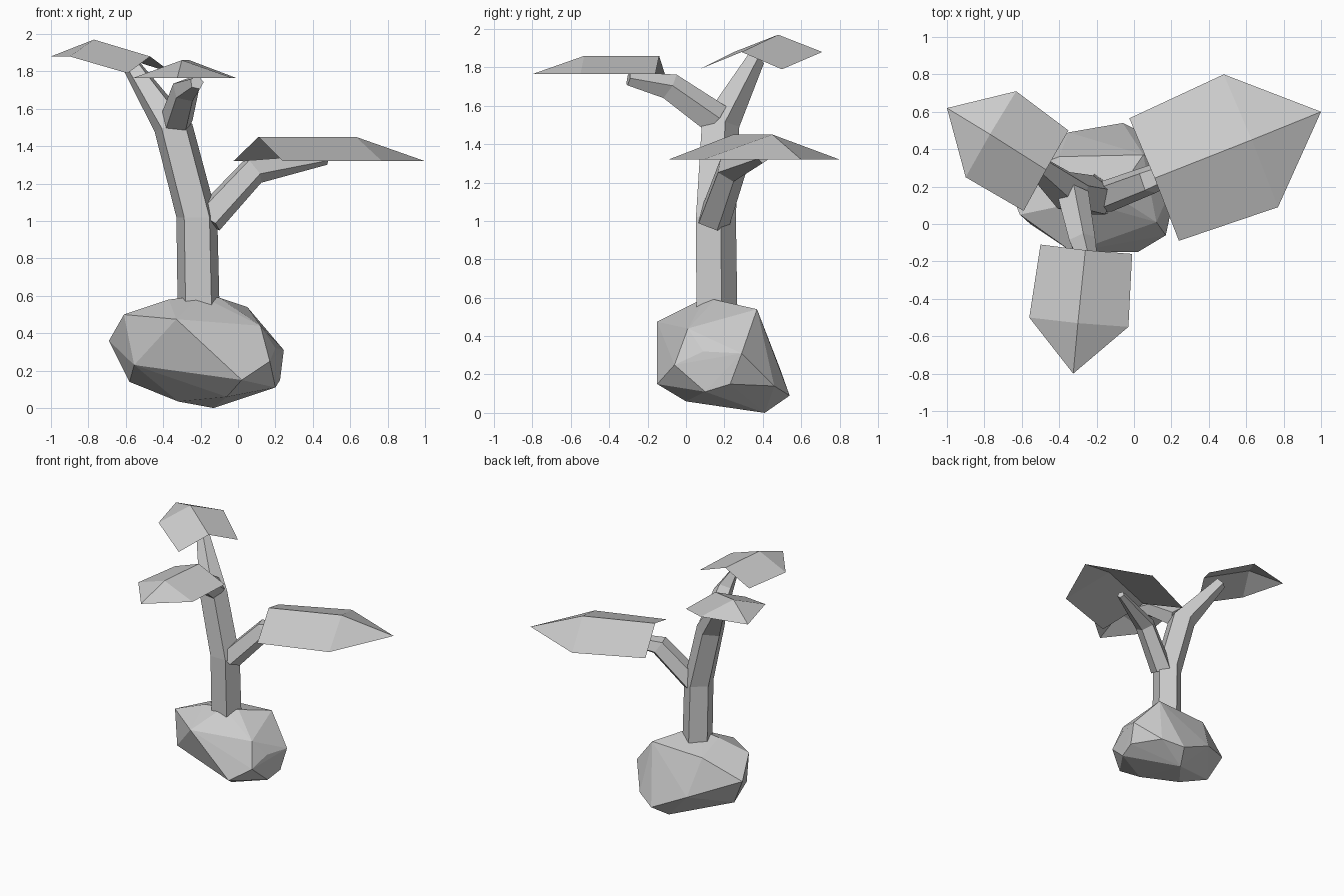
import bpy, bmesh, math
from mathutils import Vector

cube = bpy.data.objects.get("Cube")
if cube:
    bpy.data.objects.remove(cube)

# One plain grey for the whole plant
grey = bpy.data.materials.new("plain_grey")
grey.use_nodes = True
grey.diffuse_color = (0.6, 0.6, 0.6, 1)
grey.node_tree.nodes["Principled BSDF"].inputs["Base Color"].default_value = (0.6, 0.6, 0.6, 1)


def finish(name, bm):
    mesh = bpy.data.meshes.new(name)
    bm.to_mesh(mesh)
    bm.free()
    mesh.materials.append(grey)
    obj = bpy.data.objects.new(name, mesh)
    bpy.context.collection.objects.link(obj)
    return obj


def hull(name, points):
    """Faceted boulder wrapped around its corner points."""
    bm = bmesh.new()
    for p in points:
        bm.verts.new(p)
    bmesh.ops.convex_hull(bm, input=bm.verts)
    bmesh.ops.delete(bm, geom=[v for v in bm.verts if not v.link_faces], context='VERTS')
    bmesh.ops.recalc_face_normals(bm, faces=bm.faces)
    return finish(name, bm)


def limb(name, rings, sides=5, turn=18):
    """Tapered tube; each ring is (centre, radius, direction)."""
    bm = bmesh.new()
    loops = []
    for centre, radius, direction in rings:
        rot = Vector((0, 0, 1)).rotation_difference(Vector(direction))
        loop = []
        for i in range(sides):
            a = math.radians(turn) + math.tau * i / sides
            offset = Vector((math.cos(a), math.sin(a), 0)) * radius
            loop.append(bm.verts.new(Vector(centre) + rot @ offset))
        loops.append(loop)
    for low, high in zip(loops, loops[1:]):
        for i in range(sides):
            j = (i + 1) % sides
            bm.faces.new((low[i], low[j], high[j], high[i]))
    bm.faces.new(loops[0][::-1])
    bm.faces.new(loops[-1])
    return finish(name, bm)


def leaf(name, ridge, edge_a, edge_b):
    """Folded sheet: ridge is (base, middle, tip), each edge is (base, middle)."""
    bm = bmesh.new()
    base, mid, tip = [bm.verts.new(p) for p in ridge]
    a0, a1 = [bm.verts.new(p) for p in edge_a]
    b0, b1 = [bm.verts.new(p) for p in edge_b]
    for face in ((base, mid, a1, a0), (mid, tip, a1),
                 (b0, b1, mid, base), (b1, tip, mid)):
        bm.faces.new(face)
    bmesh.ops.recalc_face_normals(bm, faces=bm.faces)
    bm.normal_update()
    if sum(f.normal.z for f in bm.faces) < 0:
        bmesh.ops.reverse_faces(bm, faces=bm.faces)
    return finish(name, bm)


# Rounded boulder at the base
hull("boulder", [
    (-.33, -.15, .475), (.02, -.15, .15), (-.555, 0, .23), (-.58, .2, .14),
    (.2, .1, .11), (.225, .23, .15), (.245, .29, .31), (.2, .09, .32),
    (.17, -.06, .25), (.12, .01, .44), (-.06, .54, .09), (-.13, .41, 0),
    (-.35, .49, .23), (.05, .37, .54), (-.37, .1, .58), (-.61, .05, .5),
    (-.69, .25, .36), (-.32, .17, .035), (-.06, 0, .06), (-.2, .1, .6),
    (-.1, .15, .59), (-.4, .36, .52), (.1, .46, .14)])

# Trunk and its three branches
up = (0, 0, 1)
limb("trunk", [
    ((-.21, .15, .5), .118, up), ((-.22, .145, 1.02), .115, up),
    ((-.345, .17, 1.5), .108, (-.2, .1, 1)), ((-.575, .36, 1.84), .05, (-.5, .4, .8))])
limb("front_branch", [
    ((-.33, .15, 1.53), .09, (.2, -.8, .7)), ((-.28, -.09, 1.70), .075, (.2, -.8, .5)),
    ((-.22, -.30, 1.74), .038, (.2, -.9, .2))])
limb("left_branch", [
    ((-.17, .14, 1.0), .09, (.5, .2, .8)), ((.08, .235, 1.27), .08, (.8, .3, .6)),
    ((.47, .40, 1.33), .03, (.9, .4, .2))])

# Folded leaves
leaf("left_leaf", [(.11, .245, 1.45), (.63, .45, 1.45), (1, .6, 1.32)],
     [(.24, -.09, 1.32), (.77, .09, 1.32)], [(-.025, .565, 1.32), (.48, .8, 1.32)])
leaf("front_leaf", [(-.26, -.14, 1.86), (-.3, -.53, 1.86), (-.325, -.8, 1.765)],
     [(-.5, -.11, 1.765), (-.56, -.5, 1.765)], [(-.01, -.16, 1.765), (-.03, -.55, 1.765)])
leaf("right_leaf", [(-.47, .29, 1.88), (-.77, .48, 1.97), (-1, .62, 1.88)],
     [(-.59, .07, 1.79), (-.9, .25, 1.88)], [(-.35, .5, 1.79), (-.63, .71, 1.88)])
